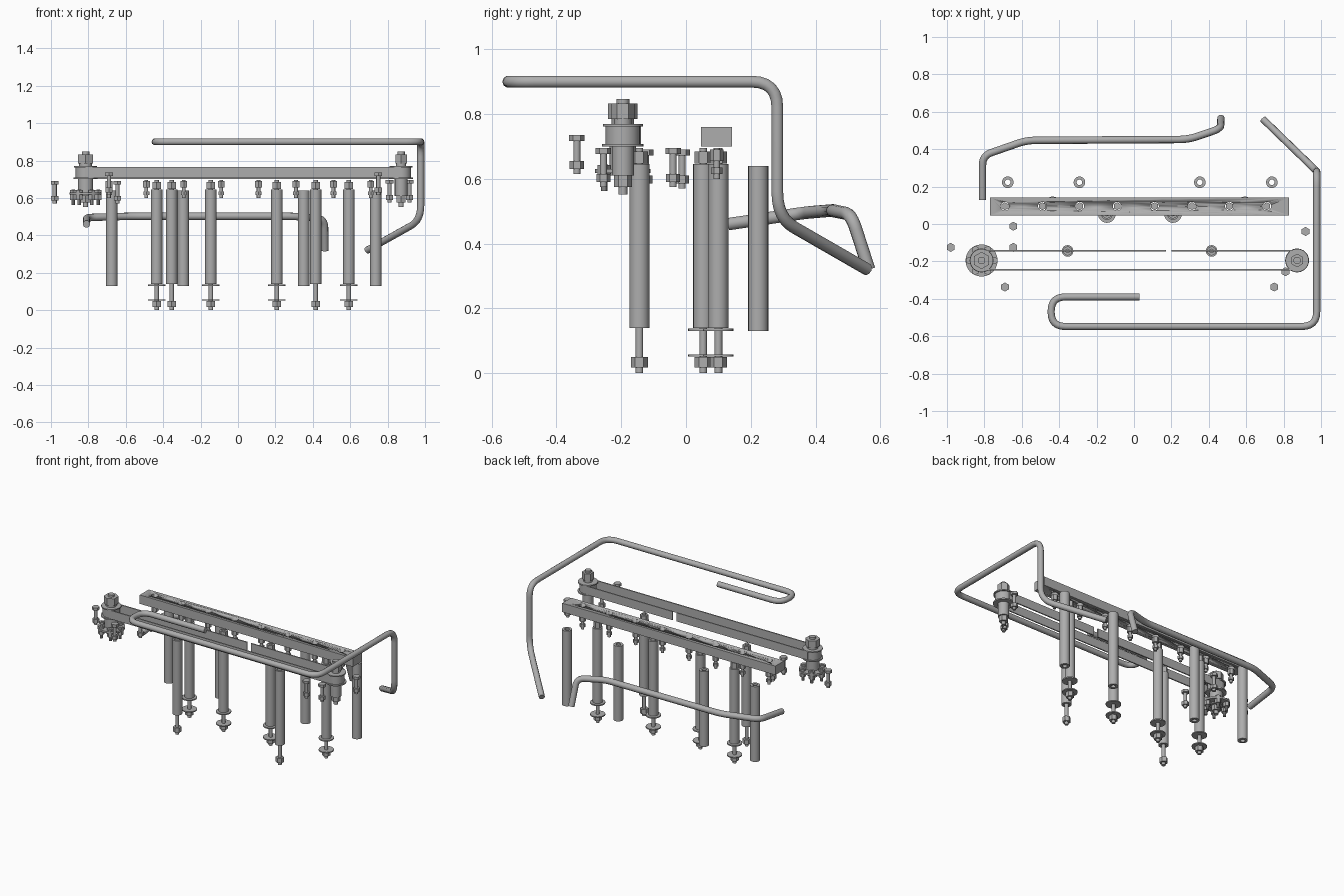
import bpy, bmesh, math
from mathutils import Vector

cube = bpy.data.objects.get("Cube")
if cube:
    bpy.data.objects.remove(cube, do_unlink=True)

steel = bpy.data.materials.new("steel grey")
steel.use_nodes = True
grey = (0.42, 0.42, 0.42, 1)
steel.diffuse_color = grey
steel.node_tree.nodes["Principled BSDF"].inputs["Base Color"].default_value = grey


def finish(name, bm):
    bmesh.ops.recalc_face_normals(bm, faces=bm.faces)
    mesh = bpy.data.meshes.new(name)
    bm.to_mesh(mesh)
    bm.free()
    mesh.materials.append(steel)
    obj = bpy.data.objects.new(name, mesh)
    bpy.context.collection.objects.link(obj)
    bpy.ops.object.select_all(action='DESELECT')
    obj.select_set(True)
    bpy.context.view_layer.objects.active = obj
    bpy.ops.object.shade_smooth_by_angle(angle=math.radians(35))
    return obj


def cylinder(bm, x, y, z0, z1, r, sides=16):
    made = bmesh.ops.create_cone(bm, cap_ends=True, segments=sides,
                                 radius1=r, radius2=r, depth=z1 - z0)
    bmesh.ops.translate(bm, verts=made["verts"], vec=(x, y, (z0 + z1) / 2))


def ring(bm, x, y, z0, z1, r, hole, sides=20):
    # Hollow tube: four circles bridged into walls and end rims
    loops = []
    for rad, z in ((r, z0), (r, z1), (hole, z1), (hole, z0)):
        loops.append([bm.verts.new((x + rad * math.cos(2 * math.pi * i / sides),
                                    y + rad * math.sin(2 * math.pi * i / sides), z))
                      for i in range(sides)])
    for a, b in zip(loops, loops[1:] + loops[:1]):
        for i in range(sides):
            j = (i + 1) % sides
            bm.faces.new((a[i], a[j], b[j], b[i]))


def stack(name, x, y, parts):
    # Coaxial discs and hexagons: (bottom, top, radius, sides)
    bm = bmesh.new()
    for part in parts:
        cylinder(bm, x, y, *part)
    return finish(name, bm)


def box(name, x0, x1, y0, y1, z0, z1):
    bm = bmesh.new()
    made = bmesh.ops.create_cube(bm, size=1)
    bmesh.ops.scale(bm, verts=made["verts"], vec=(x1 - x0, y1 - y0, z1 - z0))
    bmesh.ops.translate(bm, verts=made["verts"],
                        vec=((x0 + x1) / 2, (y0 + y1) / 2, (z0 + z1) / 2))
    return finish(name, bm)


def pipe(name, points, radius, bend):
    # Swept round pipe with rounded corners
    pts = [Vector(p) for p in points]
    path = [pts[0]]
    for a, b, c in zip(pts, pts[1:], pts[2:]):
        cut = min(bend, (a - b).length * 0.48, (c - b).length * 0.48)
        start = b + (a - b).normalized() * cut
        end = b + (c - b).normalized() * cut
        for i in range(7):
            t = i / 6
            path.append(start * (1 - t) ** 2 + b * 2 * t * (1 - t) + end * t * t)
    path.append(pts[-1])
    curve = bpy.data.curves.new(name, 'CURVE')
    curve.dimensions = '3D'
    curve.bevel_depth = radius
    curve.bevel_resolution = 3
    curve.use_fill_caps = True
    spline = curve.splines.new('POLY')
    spline.points.add(len(path) - 1)
    for sp, p in zip(spline.points, path):
        sp.co = (*p, 1)
    curve.materials.append(steel)
    obj = bpy.data.objects.new(name, curve)
    bpy.context.collection.objects.link(obj)
    bpy.ops.object.select_all(action='DESELECT')
    obj.select_set(True)
    bpy.context.view_layer.objects.active = obj
    bpy.ops.object.convert(target='MESH')
    bpy.ops.object.shade_smooth_by_angle(angle=math.radians(50))


# Drilled bar with a row of through holes
hole_x = [-0.69 + 0.2 * i for i in range(8)]
bar = box("drilled_bar", -0.77, 0.83, 0.046, 0.142, 0.7, 0.76)
bm = bmesh.new()
for x in hole_x:
    cylinder(bm, x, 0.095, 0.65, 0.8, 0.023, 20)
cutter = finish("hole_cutter", bm)
cutter.hide_render = True
cutter.hide_viewport = True
cut = bar.modifiers.new("holes", 'BOOLEAN')
cut.operation = 'DIFFERENCE'
cut.solver = 'EXACT'
cut.object = cutter
bpy.context.view_layer.objects.active = bar
bpy.ops.object.modifier_apply(modifier=cut.name)
bpy.data.objects.remove(cutter, do_unlink=True)

# Bolts hanging below the bar holes
for i, x in enumerate(hole_x):
    stack(f"bar_bolt_{i + 1}", x, 0.095,
          [(0.6, 0.695, 0.01, 12), (0.655, 0.69, 0.021, 6), (0.615, 0.635, 0.018, 6)])

# Plain open tubes at the back
for i, x in enumerate((-0.675, -0.292, 0.352, 0.737)):
    bm = bmesh.new()
    ring(bm, x, 0.223, 0.13, 0.64, 0.031, 0.015)
    finish(f"back_tube_{i + 1}", bm)

# Spacer tubes carrying threaded rods, some with washers
spacers = [(-0.355, -0.144, False), (0.415, -0.144, False),
           (-0.435, 0.1, True), (-0.145, 0.053, True),
           (0.208, 0.053, True), (0.593, 0.1, True)]
for i, (x, y, washers) in enumerate(spacers):
    bm = bmesh.new()
    ring(bm, x, y, 0.14, 0.645, 0.031, 0.016)
    finish(f"spacer_tube_{i + 1}", bm)
    parts = [(0, 0.695, 0.012, 12), (0.647, 0.685, 0.026, 6), (0.018, 0.05, 0.026, 6)]
    if washers:
        parts += [(0.13, 0.138, 0.047, 20), (0.051, 0.058, 0.047, 20)]
    stack(f"threaded_rod_{i + 1}", x, y, parts)

# Small bolts with nuts beside the pulleys
small_bolts = [(-0.98, -0.125, 0.69), (-0.645, -0.012, 0.69), (-0.645, -0.125, 0.69),
               (-0.69, -0.337, 0.735), (0.917, -0.04, 0.695), (0.81, -0.255, 0.695),
               (0.75, -0.337, 0.735)]
for i, (x, y, top) in enumerate(small_bolts):
    stack(f"small_bolt_{i + 1}", x, y,
          [(top - 0.12, top - 0.01, 0.011, 12), (top - 0.018, top, 0.024, 6),
           (top - 0.105, top - 0.08, 0.022, 6)])

# Belt pulleys with hexagon caps and shafts
PY = -0.195
for side, x, cap, hub in (("right", -0.815, 0.046, 0.041), ("left", 0.872, 0.036, 0.034)):
    stack(f"{side}_pulley", x, PY,
          [(0.7, 0.708, 0.064, 24), (0.708, 0.762, 0.053, 24), (0.762, 0.77, 0.062, 24),
           (0.77, 0.785, cap * 0.75, 16), (0.785, 0.833, cap, 6),
           (0.833, 0.847, 0.02, 12), (0.61, 0.7, hub, 16),
           (0.575, 0.61, 0.028, 6), (0.552, 0.575, 0.014, 12)])

# Bolted flange under the right pulley
stack("flange_plate", -0.815, PY, [(0.618, 0.63, 0.086, 24)])
for i in range(6):
    a = math.pi * i / 3
    stack(f"flange_bolt_{i + 1}", -0.815 + 0.067 * math.cos(a), PY + 0.067 * math.sin(a),
          [(0.562, 0.645, 0.01, 10), (0.63, 0.642, 0.02, 6), (0.59, 0.618, 0.02, 6)])

# Flat belt: front run and split back run
for name, x0, x1, y in (("belt_front", -0.815, 0.872, -0.245),
                        ("belt_back_right", -0.815, 0.17, -0.143),
                        ("belt_back_left", 0.2, 0.872, -0.143)):
    box(name, x0, x1, y - 0.004, y + 0.004, 0.706, 0.764)

# Long front pipe: hairpin, long run, drop and outlet
pipe("front_pipe",
     [(0.03, -0.39, 0.9), (-0.443, -0.39, 0.9), (-0.443, -0.548, 0.9),
      (0.977, -0.548, 0.9), (0.977, 0.282, 0.9), (0.977, 0.282, 0.48),
      (0.69, 0.56, 0.32)], 0.019, 0.08)

# Rear pipe
pipe("rear_pipe",
     [(-0.81, 0.13, 0.46), (-0.81, 0.365, 0.495), (-0.575, 0.447, 0.502),
      (0.29, 0.452, 0.502), (0.462, 0.51, 0.49), (0.465, 0.565, 0.32)], 0.02, 0.05)
